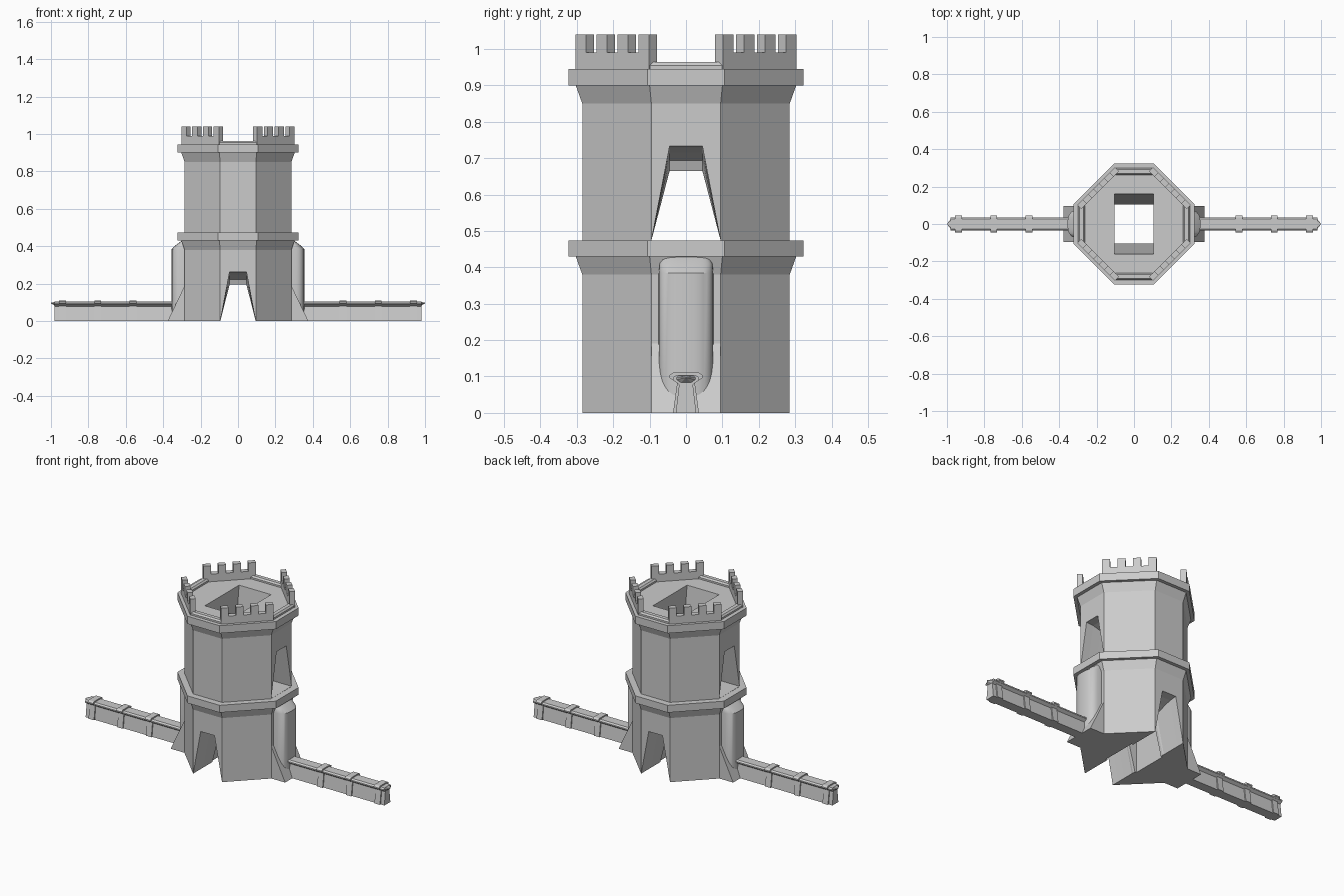
import bpy
import bmesh
import math
from mathutils import Matrix

cube = bpy.data.objects.get("Cube")
if cube:
    bpy.data.objects.remove(cube)

# One stone colour
stone = bpy.data.materials.new("grey_stone")
stone.use_nodes = True
GREY = (0.6, 0.6, 0.6, 1)
stone.diffuse_color = GREY
stone.node_tree.nodes["Principled BSDF"].inputs["Base Color"].default_value = GREY


def loft(name, rings, turn=0):
    """Skin a row of rings with equal point counts, cap both ends, turn about z."""
    bm = bmesh.new()
    rows = [[bm.verts.new(p) for p in ring] for ring in rings]
    n = len(rows[0])
    for a, b in zip(rows, rows[1:]):
        for i in range(n):
            j = (i + 1) % n
            bm.faces.new((a[i], a[j], b[j], b[i]))
    bm.faces.new(rows[0])
    bm.faces.new(rows[-1])
    bmesh.ops.recalc_face_normals(bm, faces=bm.faces)
    bm.transform(Matrix.Rotation(turn, 4, "Z"))
    mesh = bpy.data.meshes.new(name)
    bm.to_mesh(mesh)
    bm.free()
    mesh.materials.append(stone)
    obj = bpy.data.objects.new(name, mesh)
    bpy.context.collection.objects.link(obj)
    return obj


def octagon(z, half, flat):
    corners = [(half, -flat), (half, flat), (flat, half), (-flat, half)]
    corners += [(-x, -y) for x, y in corners]
    return [(x, y, z) for x, y in corners]


def rect(z, hx, hy):
    return [(-hx, -hy, z), (hx, -hy, z), (hx, hy, z), (-hx, hy, z)]


def along_x(profile, x):
    return [(x, y, z) for y, z in profile]


def cut(target, cutter):
    mod = target.modifiers.new("cut", "BOOLEAN")
    mod.operation = "DIFFERENCE"
    mod.solver = "EXACT"
    mod.object = cutter
    cutter.hide_render = True
    cutter.hide_set(True)
    cutter.display_type = "WIRE"


def passage(name, floor, top, turn, inner):
    """Tapered archway whose ceiling curves down towards the middle."""
    steps = [(0.31, 0), (0.24, 0.006), (0.19, 0.02), (inner + 0.01, 0.042), (inner, 0.07)]
    spans = [(-x, d) for x, d in steps] + [(x, d) for x, d in reversed(steps)]
    rings = []
    for x, drop in spans:
        z = top - drop
        rings.append(along_x([(-0.095, floor), (0.095, floor), (0.045, z), (-0.045, z)], x))
    return loft(name, rings, turn)


# Tower body with two ledges
wide, ledge, flare = (0.285, 0.095), (0.323, 0.106), (0.303, 0.1)
levels = [(0, wide), (0.38, wide), (0.43, flare), (0.43, ledge), (0.473, ledge),
          (0.473, wide), (0.85, wide), (0.9, flare), (0.9, ledge), (0.945, ledge)]
tower = loft("tower", [octagon(z, *size) for z, size in levels])

# Central shaft and crossing archways
cut(tower, loft("shaft_cutter", [rect(-0.05, 0.105, 0.105), rect(0.473, 0.105, 0.105),
                                 rect(0.945, 0.105, 0.16), rect(1.0, 0.105, 0.16)]))
cut(tower, passage("upper_arch_cutter", 0.474, 0.735, 0, 0.12))
cut(tower, passage("lower_arch_cutter", -0.002, 0.265, math.pi / 2, 0.12))

# Low rims on the straight sides, crenellated parapets on the diagonals
rim = [(0.262, 0.94), (0.262, 0.955), (0.27, 0.964), (0.292, 0.964), (0.3, 0.955), (0.3, 0.94)]
LENGTH, TEETH = 0.285, 4
tooth = LENGTH / (2 * TEETH - 1)
outline = [(-LENGTH / 2, 0.94)]
for k in range(TEETH):
    start = -LENGTH / 2 + 2 * k * tooth
    if k:
        outline.append((start, 0.99))
    outline += [(start, 1.04), (start + tooth, 1.04)]
    if k < TEETH - 1:
        outline.append((start + tooth, 0.99))
outline.append((LENGTH / 2, 0.94))
for side in range(4):
    angle = side * math.pi / 2
    loft("low_rim", [[(x, y, z) for x, z in rim] for y in (-0.1, 0.1)], angle)
    loft("parapet", [along_x(outline, x) for x in (0.256, 0.286)], angle + math.pi / 4)

# Buttress section: half round with flattened front
def buttress_ring(z, depth, half):
    pts = []
    for k in range(17):
        a = math.pi * (k / 16 - 0.5)
        c, s = math.cos(a), math.sin(a)
        pts.append((0.283 + depth * abs(c) ** 0.6, half * math.copysign(abs(s) ** 0.75, s), z))
    return pts


# Garden wall section, scaled for the ribs
section = [(-0.028, 0), (0.028, 0), (0.019, 0.078), (0.036, 0.09),
           (0.036, 0.097), (0.027, 0.104), (-0.027, 0.104),
           (-0.036, 0.097), (-0.036, 0.09), (-0.019, 0.078)]
rib = [(y * 1.27, z * 1.07) for y, z in section]
cap = rib[2:]

for turn in (0, math.pi):
    shaft = loft("buttress", [buttress_ring(0.02, 0.072, 0.075),
                              buttress_ring(0.385, 0.072, 0.075),
                              buttress_ring(0.41, 0.045, 0.073),
                              buttress_ring(0.429, 0.018, 0.064)], turn)
    bpy.ops.object.select_all(action="DESELECT")
    shaft.select_set(True)
    bpy.context.view_layer.objects.active = shaft
    bpy.ops.object.shade_smooth_by_angle(angle=math.radians(35))
    loft("sloped_footing", [[(0.28, y, 0), (0.376, y, 0), (0.285, y, 0.19), (0.28, y, 0.19)]
                            for y in (-0.095, 0.095)], turn)
    loft("wall", [along_x(section, x) for x in (0.28, 0.98)], turn)
    for x in (0.562, 0.75, 0.938):
        loft("wall_rib", [along_x(rib, x - 0.018), along_x(rib, x + 0.018)], turn)
    # Pointed coping at the wall end
    loft("wall_end_cap", [along_x(section[2:], 0.95), along_x(section[2:], 0.972),
                          [(1.0, y * 0.04, 0.097 + (z - 0.097) * 0.1) for y, z in section[2:]]], turn)
